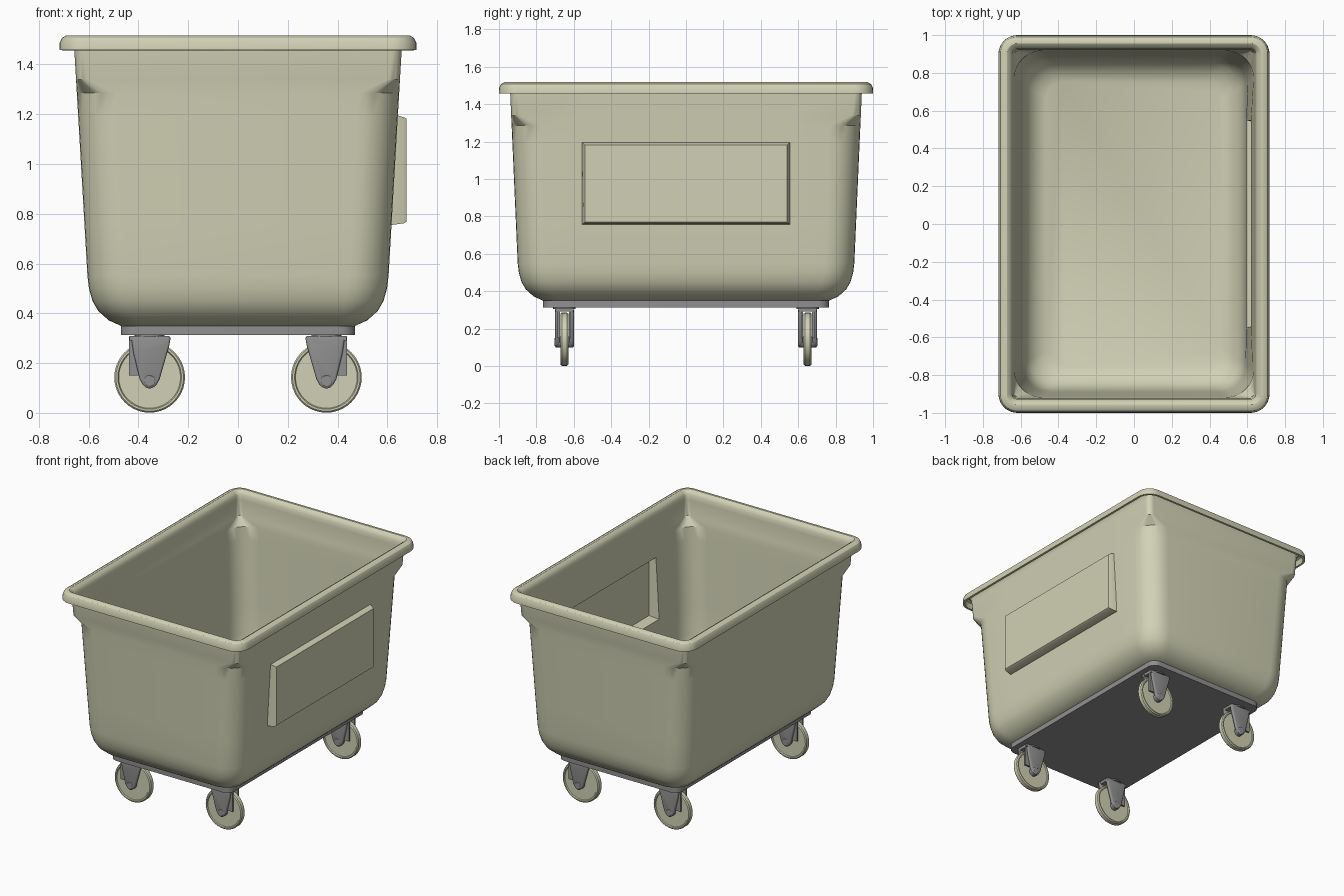
import bpy, bmesh, math
from mathutils import Vector

if "Cube" in bpy.data.objects:
    bpy.data.objects.remove(bpy.data.objects["Cube"], do_unlink=True)


def material(name, rgb):
    mat = bpy.data.materials.new(name)
    mat.use_nodes = True
    mat.diffuse_color = (*rgb, 1)
    mat.node_tree.nodes["Principled BSDF"].inputs["Base Color"].default_value = (*rgb, 1)
    return mat


CREAM = material("cream plastic", (0.64, 0.64, 0.465))
GREY = material("grey metal", (0.28, 0.28, 0.28))


def finish(name, bm, mat, modifier=None, **settings):
    """Turn a bmesh into an object, apply one modifier and smooth it."""
    mesh = bpy.data.meshes.new(name)
    bm.to_mesh(mesh)
    bm.free()
    mesh.materials.append(mat)
    obj = bpy.data.objects.new(name, mesh)
    bpy.context.collection.objects.link(obj)
    bpy.ops.object.select_all(action="DESELECT")
    obj.select_set(True)
    bpy.context.view_layer.objects.active = obj
    if modifier:
        mod = obj.modifiers.new(modifier.title(), modifier)
        for key, value in settings.items():
            setattr(mod, key, value)
        bpy.ops.object.modifier_apply(modifier=mod.name)
    bpy.ops.object.shade_smooth_by_angle(angle=math.radians(32))
    return obj


def loft(rings, top=True):
    """Skin a stack of matching rings; the last ring may stay open."""
    bm = bmesh.new()
    loops = [[bm.verts.new(p) for p in ring] for ring in rings]
    for a, b in zip(loops, loops[1:]):
        for i in range(len(a)):
            j = (i + 1) % len(a)
            bm.faces.new((a[i], a[j], b[j], b[i]))
    bm.faces.new(loops[0][::-1])
    if top:
        bm.faces.new(loops[-1])
        bmesh.ops.recalc_face_normals(bm, faces=bm.faces)
    return bm


def rounded_ring(hx, hy, r, z, steps=8, split=None):
    """Counter-clockwise rounded rectangle; split adds two points on the +x side."""
    pts = []
    for k, (sx, sy) in enumerate(((1, 1), (-1, 1), (-1, -1), (1, -1))):
        for i in range(steps + 1):
            a = math.pi / 2 * (k + i / steps)
            pts.append(Vector((sx * (hx - r) + r * math.cos(a),
                               sy * (hy - r) + r * math.sin(a), z)))
    if split:
        pts += [Vector((hx, -split, z)), Vector((hx, split, z))]
    return pts


def circle(r, y, cx, cy, cz, n=40):
    return [Vector((cx + r * math.cos(2 * math.pi * i / n), cy + y,
                    cz + r * math.sin(2 * math.pi * i / n))) for i in range(n)]


def prism(points, cx, cy, y0, y1, side):
    """Extrude an x-z outline along y, mirrored in x by side."""
    return loft([[Vector((cx + side * x, cy + y, z)) for x, z in points]
                 for y in (y0, y1)])


# Tub: rounded floor, tapered walls, tight corners at the top, rolled rim
PANEL_Y, PANEL_LOW, PANEL_HIGH = 0.555, 0.755, 1.195


def tub_ring(z, r, offset=0.0, wall_z=None):
    h = (wall_z or z) - 0.55
    return rounded_ring(0.605 + 0.058 * h + offset, 0.9 + 0.044 * h + offset,
                        r, z, split=PANEL_Y)


rings = [tub_ring(z, r, -inset, 0.55) for z, r, inset in (
    (0.347, 0.1, 0.14), (0.372, 0.12, 0.085), (0.41, 0.14, 0.043),
    (0.45, 0.155, 0.02), (0.5, 0.16, 0.006))]
rings += [tub_ring(z, r) for z, r in (
    (0.55, 0.16), (PANEL_LOW, 0.16), (PANEL_HIGH, 0.16),
    (1.285, 0.16), (1.34, 0.045), (1.455, 0.04))]
rings += [tub_ring(z, 0.04 + out, out, 1.455) for z, out in (
    (1.482, 0.002), (1.495, 0.009), (1.502, 0.02), (1.502, 0.028),
    (1.496, 0.038), (1.484, 0.044), (1.457, 0.045))]
bm = loft(rings, top=False)

# Raised label panel pressed out of the +x wall
bm.normal_update()
centre = Vector((0.63, 0, (PANEL_LOW + PANEL_HIGH) / 2))
panel = min(bm.faces, key=lambda f: (f.calc_center_median() - centre).length)
for inset, x in ((0.01, 0.667), (0.01, 0.678)):
    bmesh.ops.inset_individual(bm, faces=[panel], thickness=inset)
    for v in panel.verts:
        v.co.x = x
finish("tub", bm, CREAM, "SOLIDIFY", thickness=0.015, offset=-1,
       use_even_offset=True)

# Base plate under the tub
finish("base_plate", loft([rounded_ring(0.47, 0.765, 0.06, z) for z in (0.313, 0.35)]),
       GREY)

# Casters
LEG = ((-0.075, 0.307), (0.085, 0.307), (0.08, 0.275), (0.04, 0.135),
       (0.025, 0.108), (0, 0.1), (-0.025, 0.108), (-0.04, 0.135), (-0.065, 0.24))
GUARD = ((-0.082, 0.307), (0, 0.307), (0, 0.15), (-0.082, 0.15))
COVER = ((-0.08, 0.29), (0.08, 0.29), (0.08, 0.309), (-0.08, 0.309))
WHEEL = ((0.124, 0.014), (0.128, 0.021), (0.136, 0.021), (0.142, 0.014))
WHEEL_Z = 0.143

for cx, cy, place in ((-0.355, -0.65, "front_right"), (0.355, -0.65, "front_left"),
                      (-0.355, 0.65, "back_right"), (0.355, 0.65, "back_left")):
    side = 1 if cx < 0 else -1
    profile = [(r, -y) for r, y in WHEEL] + [(r, y) for r, y in WHEEL[::-1]]
    finish(place + "_wheel",
           loft([circle(r, y, cx, cy, WHEEL_Z) for r, y in profile]), CREAM)
    finish(place + "_axle",
           loft([circle(r, y, cx, cy, WHEEL_Z - 0.015, 20) for r, y in (
               (0.02, -0.052), (0.03, -0.045), (0.03, 0.045), (0.02, 0.052))]), GREY)
    finish(place + "_fork_cover", prism(COVER, cx, cy, -0.048, 0.048, side), GREY)
    finish(place + "_swivel", loft([[Vector((p.x, cy + p.z, 0.305 + h)) for p in
                                     circle(0.06, 0, cx, 0, 0, 24)]
                                    for h in (0, 0.01)]), GREY)
    for s, end in ((-1, "front"), (1, "back")):
        finish(f"{place}_fork_leg_{end}",
               prism(LEG, cx, cy, s * 0.026, s * 0.05, side), GREY,
               "BEVEL", width=0.009, segments=3)
        finish(f"{place}_guard_{end}",
               prism(GUARD, cx, cy, s * 0.024, s * 0.036, side), GREY)
